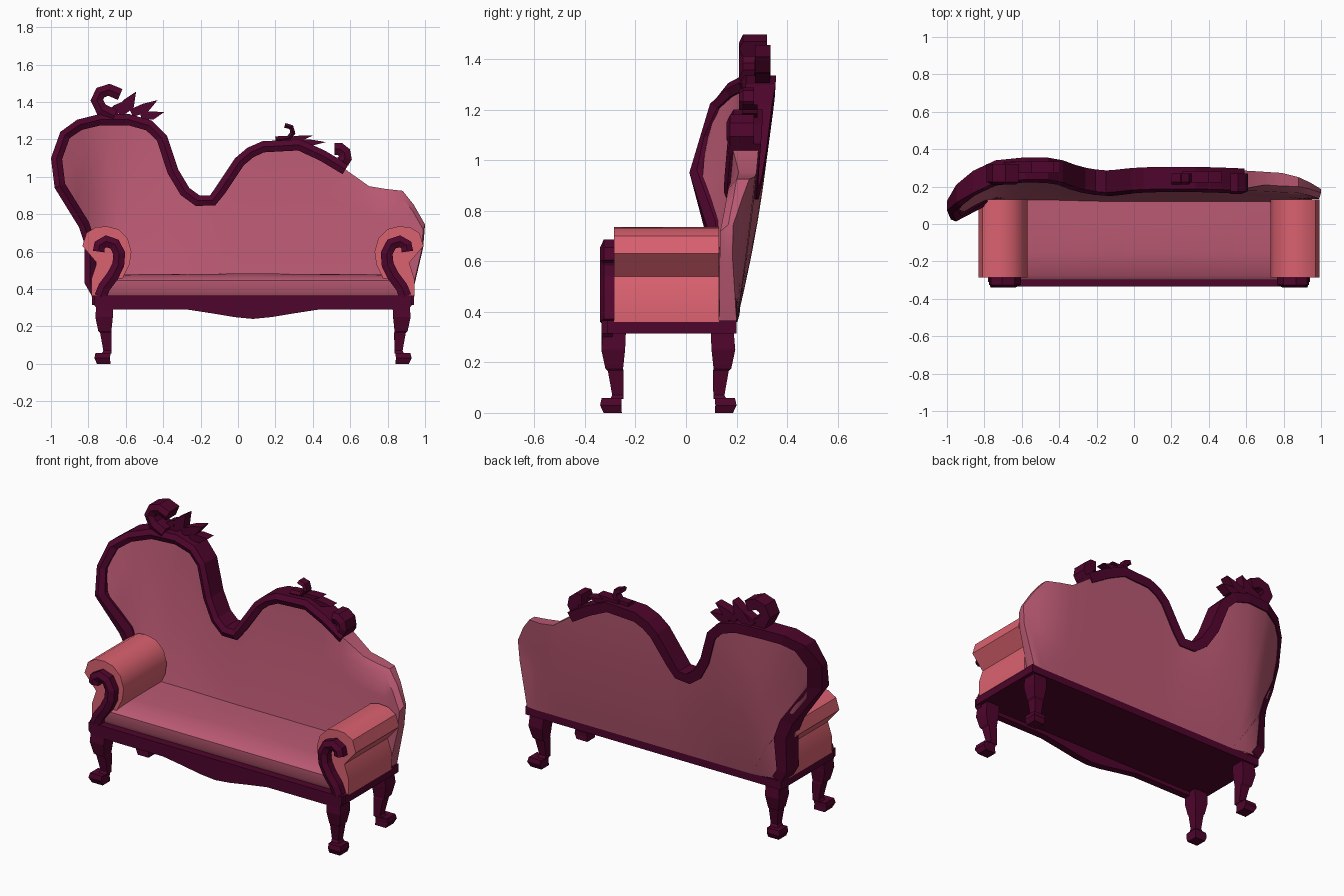
import bpy, bmesh, math
from mathutils import Vector

if "Cube" in bpy.data.objects:
    bpy.data.objects.remove(bpy.data.objects["Cube"])

MID = 0.08  # symmetry line of the seat, arms and legs


def material(name, rgb):
    m = bpy.data.materials.new(name)
    m.diffuse_color = (*rgb, 1)
    m.use_nodes = True
    m.node_tree.nodes["Principled BSDF"].inputs["Base Color"].default_value = m.diffuse_color
    return m


WOOD = material("dark burgundy wood", (0.078, 0.0015, 0.025))
PAD = material("rose upholstery", (0.49, 0.10, 0.17))
ARM = material("coral upholstery", (0.70, 0.12, 0.16))


def finish(bm, name, mat, smooth=False):
    bmesh.ops.remove_doubles(bm, verts=bm.verts, dist=1e-4)
    bmesh.ops.recalc_face_normals(bm, faces=bm.faces)
    me = bpy.data.meshes.new(name)
    bm.to_mesh(me)
    bm.free()
    me.materials.append(mat)
    ob = bpy.data.objects.new(name, me)
    bpy.context.collection.objects.link(ob)
    if smooth:
        bpy.ops.object.select_all(action='DESELECT')
        ob.select_set(True)
        bpy.context.view_layer.objects.active = ob
        bpy.ops.object.shade_smooth_by_angle(angle=math.radians(35))
    return ob


def loft(rings, name, mat, smooth=False):
    """Skin closed rings of points and cap both ends."""
    bm = bmesh.new()
    vs = [[bm.verts.new(p) for p in r] for r in rings]
    n = len(rings[0])
    for a, b in zip(vs, vs[1:]):
        for i in range(n):
            bm.faces.new((a[i], a[(i + 1) % n], b[(i + 1) % n], b[i]))
    bm.faces.new(vs[0])
    bm.faces.new(vs[-1])
    return finish(bm, name, mat, smooth)


def prism(pts, y0, y1, name, mat, smooth=False):
    """Extrude an x-z polygon along y."""
    return loft([[(x, y, z) for x, z in pts] for y in (y0, y1)], name, mat, smooth)


def normals(pts):
    """Right-hand normal at each point of an x-z path."""
    out = []
    for i in range(len(pts)):
        a, b = Vector(pts[max(i - 1, 0)]), Vector(pts[min(i + 1, len(pts) - 1)])
        d = (b - a).normalized()
        out.append(Vector((d.y, -d.x)))
    return out


def ribbon(pts, left, right, yf, yr, name, taper=1.0):
    """Wooden band along an x-z path with a softly crowned front."""
    rings = []
    for i, (p, n) in enumerate(zip(pts, normals(pts))):
        k = 1 + (taper - 1) * i / (len(pts) - 1)
        o, q = Vector(p) - n * left * k, Vector(p) + n * right * k
        m = (o + q) / 2
        rings.append([(o.x, yr(*o), o.y), (o.x, yf(*o) + .015, o.y), (m.x, yf(*m), m.y),
                      (q.x, yf(*q) + .015, q.y), (q.x, yr(*q), q.y)])
    return loft(rings, name, WOOD)


# Leaning back surface, with both ends curling forward
def rear(x, z):
    h = z - .36
    lean = 1 - .3 * min(1, max(0, (x + .45) / .35))
    y = .2 + (.25 * h - .1 * h * h) * lean
    fade = min(1, h / .4 + .1) * (1 - .9 * max(0, z - .94))
    y -= .25 * max(0, (-.65 - x) / .35) ** 1.7 * fade
    y -= .07 * max(0, (x - .75) / .25) ** 1.5 * min(1, h / .3)
    return y


# The cushion thins towards the bare wing's edge
def front(x, z):
    thick = .1 - .05 * max(0, (x - .8) / .2)
    return max(.035 + .3 * max(0, z - .94), rear(x, z) - thick)


# Back outline: framed double hump, then the bare wing
HUMPS = [(-.78, .36), (-.82, .43), (-.82, .64), (-.85, .73), (-.98, .94), (-1, 1.1), (-.95, 1.24),
         (-.86, 1.305), (-.74, 1.335), (-.58, 1.335), (-.46, 1.3), (-.38, 1.22), (-.32, 1.04),
         (-.26, .94), (-.205, .9), (-.15, .9), (-.115, .95), (-.015, 1.1), (.05, 1.155), (.13, 1.19),
         (.33, 1.2), (.465, 1.14), (.59, 1.065)]
WING = [(.70, .95), (.79, .935), (.88, .925), (.94, .85), (1, .745), (.99, .62), (.93, .365)]

# Back upholstery: rows from the seat line to the outline, on both sides
inset = [Vector(p) + n * .03 for p, n in zip(HUMPS, normals(HUMPS))]
rim = inset + [Vector(p) for p in WING]
ROWS = 7
bm = bmesh.new()
sides = []
for fn in (front, rear):
    grid = []
    for i, p in enumerate(rim):
        base = Vector((min(max(p.x, -.58), .86), .36))
        pts = [base.lerp(p, r / ROWS) for r in range(ROWS + 1)]
        # Pull the front of the wing's rim in so its edge rolls over
        if fn is front and i >= len(inset):
            pts[-2] = base.lerp(p, .93)
        col = [Vector((q.x, fn(*q), q.y)) for q in pts]
        if fn is front and i >= len(inset):
            col[-1].y += .03
        grid.append([bm.verts.new(c) for c in col])
    sides.append(grid)
    for a, b in zip(grid, grid[1:]):
        for r in range(ROWS):
            bm.faces.new((a[r], b[r], b[r + 1], a[r + 1]))
f, b = sides
for i in range(len(rim) - 1):
    for r in (0, ROWS):
        bm.faces.new((f[i][r], f[i + 1][r], b[i + 1][r], b[i][r]))
bmesh.ops.dissolve_degenerate(bm, edges=bm.edges, dist=1e-4)
finish(bm, "back_cushion", PAD, True)

# Carved frame along the humps
ribbon(HUMPS, 0, .06, lambda x, z: max(.01 + .3 * max(0, z - .94), front(x, z) - .025),
       lambda x, z: rear(x, z) + .008, "back_frame")


def const(y):
    return lambda x, z: y


# Crest scrolls
ribbon([(-.66, 1.325), (-.73, 1.36), (-.755, 1.41), (-.735, 1.45), (-.69, 1.465), (-.63, 1.44)],
       .035, .035, const(.21), const(.32), "tall_crest_scroll", .9)
ribbon([(.2, 1.2), (.27, 1.205), (.293, 1.235), (.285, 1.265), (.25, 1.275)],
       .016, .016, const(.21), const(.27), "small_crest_curl", .8)
ribbon([(.56, 1.08), (.575, 1.1), (.57, 1.13), (.545, 1.15), (.515, 1.15)],
       .038, .035, const(.16), const(.27), "end_crest_scroll", .9)

# Crest leaves: base point, tip and half width
LEAVES = [(-.68, 1.34, -.62, 1.40, .035), (-.64, 1.34, -.545, 1.455, .045), (-.57, 1.34, -.43, 1.41, .035),
          (-.52, 1.325, -.395, 1.345, .03), (.26, 1.2, .40, 1.22, .02), (.33, 1.19, .47, 1.185, .02)]
for i, (x, z, tx, tz, w) in enumerate(LEAVES):
    a, t = Vector((x, z)), Vector((tx, tz))
    d = (t - a).normalized()
    n = Vector((-d.y, d.x)) * w
    m = a.lerp(t, .5)
    y = rear(x, z) - .075
    prism([a - n * .6, m - n, t, m + n * .5, a + n * .6], y, y + .06, f"crest_leaf_{i + 1}", WOOD)

# Seat rail and shaped front apron
prism([(-.78, .315), (.94, .315), (.94, .365), (-.78, .365)], -.31, .2, "seat_rail", WOOD)
half = [(0, .24), (.1, .25), (.22, .27), (.35, .29), (.83, .29), (.85, .315), (.85, .365)]
prism([(MID + x, z) for x, z in half] + [(MID - x, z) for x, z in reversed(half[1:])],
      -.335, -.29, "front_apron", WOOD)

# Seat cushion with a rounded front and slight crown
rings = []
for x, c in ((-.7, 0), (-.45, .004), (-.15, .01), (.08, .018), (.31, .01), (.61, .004), (.86, 0)):
    rings.append([(x, -.285, .36), (x, -.30, .39), (x, -.30, .445), (x, -.275, .465),
                  (x, -.15, .475 + c * .5), (x, 0, .478 + c * .3), (x, .15, .478), (x, .15, .36)])
loft(rings, "seat_cushion", PAD, True)

# Rolled arms with scrolled wooden fronts, mirrored; x is outward from the roll centre
ARM_PROFILE = [(-.07, .36), (-.08, .45), (-.12, .53), (-.13, .60), (-.11, .67), (-.06, .72), (0, .735),
               (.06, .73), (.11, .70), (.132, .63), (.055, .54), (.083, .455), (.083, .36)]
SCROLL = [(.035, .36), (.015, .41), (-.03, .47), (-.06, .53), (-.065, .59), (-.04, .64),
          (.005, .655), (.04, .635), (.045, .6)]
for s, side in ((-1, "left"), (1, "right")):
    cx = MID + s * .78
    prism([(cx + s * x, z) for x, z in ARM_PROFILE], -.285, .13, side + "_arm", ARM, True)
    ribbon([(cx + s * x, z) for x, z in SCROLL], .033, .033, const(-.34), const(-.28),
           side + "_arm_scroll", .95)

# Square cabriole legs: height, outward shift, half width; toes turn outward
LEG = [(.34, 0, .045), (.25, .006, .047), (.175, .002, .035), (.165, -.004, .031), (.07, -.012, .022),
       (.055, -.008, .026), (.058, .012, .04), (.03, .016, .042), (0, .008, .036)]
for sx, side in ((-1, "left"), (1, "right")):
    for sy, end in ((-1, "front"), (1, "back")):
        rings = []
        for z, o, w in LEG:
            x, y = MID + sx * (.79 + o), -.07 + sy * (.212 + o)
            rings.append([(x - w, y - w, z), (x + w, y - w, z), (x + w, y + w, z), (x - w, y + w, z)])
        loft(rings, f"{end}_{side}_leg", WOOD)
